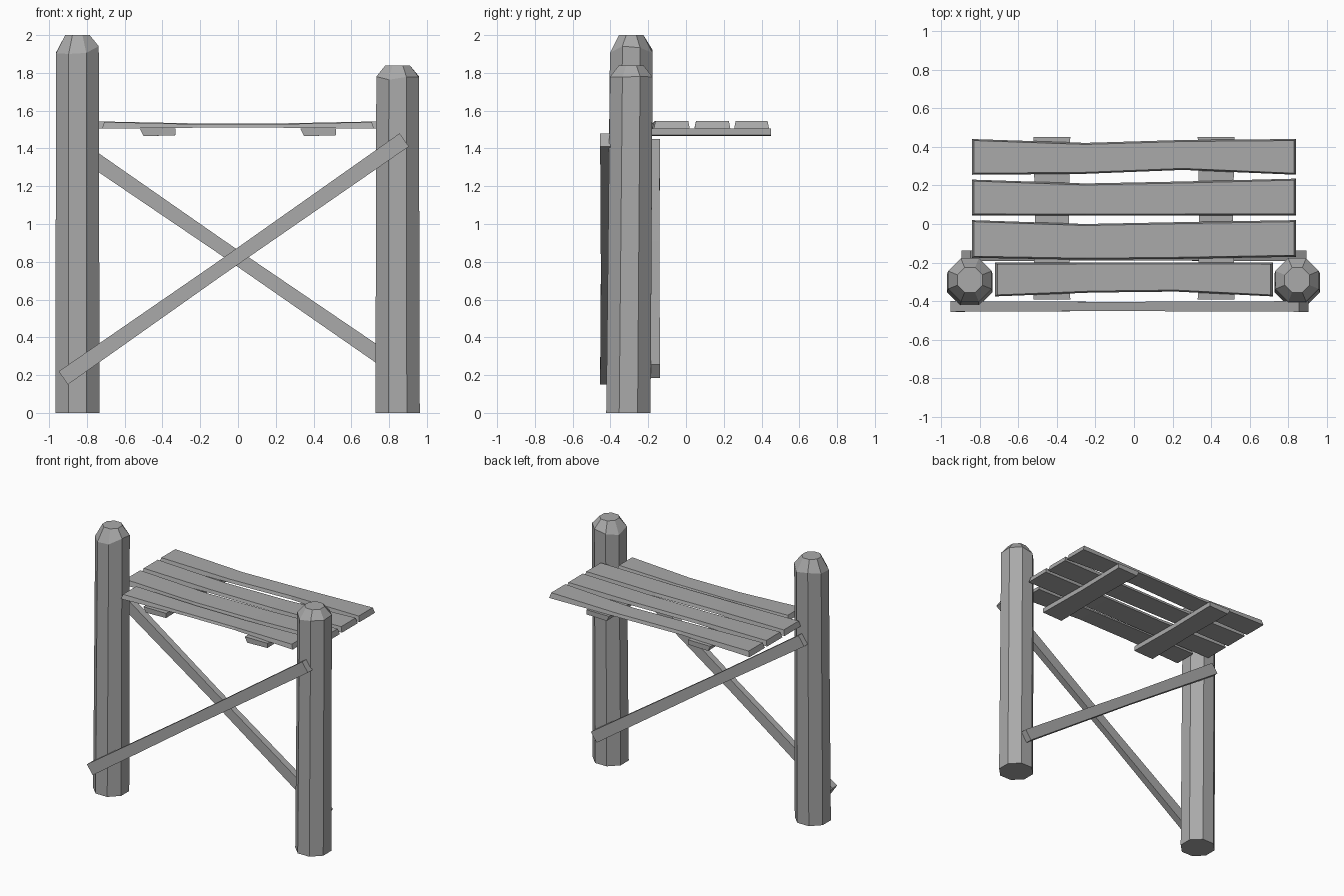
import bpy, bmesh, math, random
from mathutils import Vector

random.seed(4)
cube = bpy.data.objects.get("Cube")
if cube:
    bpy.data.objects.remove(cube, do_unlink=True)

wood = bpy.data.materials.new("grey_wood")
wood.use_nodes = True
grey = (0.4, 0.4, 0.4, 1)
wood.diffuse_color = grey
wood.node_tree.nodes["Principled BSDF"].inputs["Base Color"].default_value = grey


def loft(name, rings):
    """Skin a list of point rings and close both ends."""
    bm = bmesh.new()
    loops = [[bm.verts.new(p) for p in ring] for ring in rings]
    n = len(loops[0])
    for a, b in zip(loops, loops[1:]):
        for i in range(n):
            j = (i + 1) % n
            bm.faces.new((a[i], a[j], b[j], b[i]))
    bm.faces.new(loops[0])
    bm.faces.new(loops[-1])
    bmesh.ops.recalc_face_normals(bm, faces=bm.faces)
    mesh = bpy.data.meshes.new(name)
    bm.to_mesh(mesh)
    bm.free()
    mesh.materials.append(wood)
    obj = bpy.data.objects.new(name, mesh)
    bpy.context.collection.objects.link(obj)
    return obj


def post(name, x, height):
    """Eight-sided log with a roughly chopped top."""
    def ring(y, z, radius, chop=0.0):
        pts = []
        for i in range(8):
            a = math.pi / 8 + i * math.pi / 4
            drop = chop * random.uniform(-1, 1)
            pts.append((x + radius * math.cos(a), y + radius * math.sin(a), z + drop))
        return pts
    loft(name, [ring(-0.305, 0, 0.127), ring(-0.29, height - 0.08, 0.122, 0.025),
                ring(-0.29, height, 0.07)])


def board(name, half, fronts, backs, bottom, top, sag=0.012):
    """Hand-cut plank along x, with uneven edges and a slightly narrower top."""
    rings = []
    for t, f, b in zip((-1, -0.3, 0.3, 1), fronts, backs):
        dip = 0 if abs(t) == 1 else sag
        x = t * half
        xt = t * (half - 0.012)
        rings.append([(x, f, bottom + dip * 0.4), (x, b, bottom + dip * 0.4),
                      (xt, b - 0.008, top - dip), (xt, f + 0.008, top - dip)])
    return loft(name, rings)


def brace(name, start, end, width, depth):
    """Squared diagonal pole, a little thinner in the middle."""
    start, end = Vector(start), Vector(end)
    along = (end - start).normalized()
    up = along.cross(Vector((0, 1, 0))).normalized()
    out = Vector((0, 1, 0))
    rings = []
    for t, s in ((0, 1), (0.45, 0.86), (1, 1)):
        c = start.lerp(end, t)
        w, d = up * width * s / 2, out * depth * s / 2
        rings.append([c - w - d, c + w - d, c + w + d, c - w + d])
    loft(name, rings)


# Upright posts
post("right_post", -0.85, 2.0)
post("left_post", 0.845, 1.84)

# Shelf planks, front to back
board("front_plank", 0.72, (-0.375, -0.355, -0.35, -0.375), (-0.2, -0.2, -0.2, -0.2), 1.505, 1.54)
board("second_plank", 0.84, (-0.175, -0.185, -0.18, -0.17), (0.02, 0, 0.01, 0.02), 1.505, 1.545)
board("third_plank", 0.84, (0.045, 0.045, 0.045, 0.045), (0.23, 0.21, 0.22, 0.235), 1.505, 1.545)
board("back_plank", 0.84, (0.255, 0.26, 0.28, 0.255), (0.44, 0.42, 0.435, 0.44), 1.505, 1.545)

# Battens under the shelf
for name, x in (("right_batten", -0.425), ("left_batten", 0.425)):
    rings = []
    for y, w in ((-0.39, 0.095), (0.03, 0.088), (0.45, 0.095)):
        rings.append([(x - w + 0.02, y, 1.465), (x + w, y, 1.47),
                      (x + w, y, 1.505), (x - w, y, 1.505)])
    loft(name, rings)

# Crossed braces on the front and back of the posts
brace("front_brace", (-0.925, -0.427, 0.185), (0.88, -0.427, 1.445), 0.085, 0.055)
brace("back_brace", (-0.87, -0.165, 1.415), (0.87, -0.165, 0.22), 0.085, 0.055)
